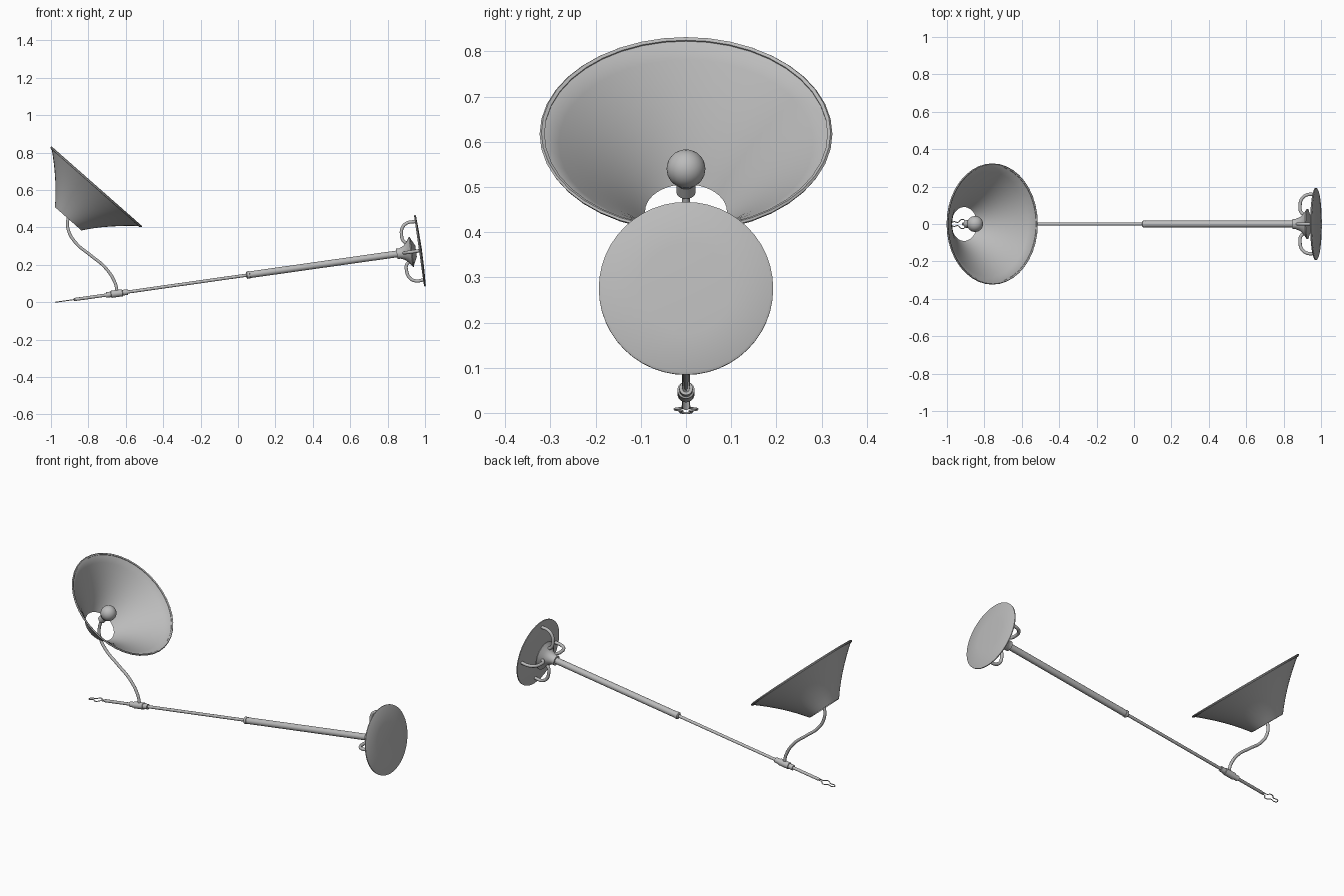
import bpy
import math
from mathutils import Matrix, Vector

cube = bpy.data.objects.get("Cube")
if cube:
    bpy.data.objects.remove(cube, do_unlink=True)

# One satin grey for the whole lamp
grey = bpy.data.materials.new("satin grey")
grey.use_nodes = True
COLOUR = (0.5, 0.5, 0.5, 1)
grey.diffuse_color = COLOUR
grey.node_tree.nodes["Principled BSDF"].inputs["Base Color"].default_value = COLOUR


def frame(origin, axis):
    """Matrix whose z runs along axis and whose y stays the world y."""
    z = Vector(axis).normalized()
    y = Vector((0, 1, 0))
    x = y.cross(z)
    m = Matrix((x, y, z)).transposed().to_4x4()
    m.translation = Vector(origin)
    return m


def finish(ob, matrix, angle=40):
    ob.matrix_world = matrix
    ob.data.materials.append(grey)
    bpy.ops.object.select_all(action="DESELECT")
    ob.select_set(True)
    bpy.context.view_layer.objects.active = ob
    if ob.type == "MESH":
        bpy.ops.object.shade_smooth_by_angle(angle=math.radians(angle))
    return ob


def lathe(name, profile, matrix, segs=32):
    """Spin (radius, height) points round the local z axis."""
    verts, rings, faces = [], [], []
    for r, h in profile:
        start = len(verts)
        if r == 0:
            verts.append((0, 0, h))
            rings.append([start] * segs)
        else:
            for i in range(segs):
                a = math.tau * i / segs
                verts.append((r * math.cos(a), r * math.sin(a), h))
            rings.append(list(range(start, start + segs)))
    for low, high in zip(rings, rings[1:]):
        for i in range(segs):
            j = (i + 1) % segs
            face = list(dict.fromkeys((low[i], low[j], high[j], high[i])))
            faces.append(face)
    me = bpy.data.meshes.new(name)
    me.from_pydata(verts, [], faces)
    ob = bpy.data.objects.new(name, me)
    bpy.context.collection.objects.link(ob)
    return finish(ob, matrix)


def tube(name, points, radius, matrix, cyclic=False):
    """Round tube through the points."""
    cu = bpy.data.curves.new(name, "CURVE")
    cu.dimensions = "3D"
    cu.bevel_depth = radius
    cu.bevel_resolution = 3
    cu.resolution_u = 8
    cu.use_fill_caps = True
    sp = cu.splines.new("BEZIER")
    sp.bezier_points.add(len(points) - 1)
    for bp, p in zip(sp.bezier_points, points):
        bp.co = p
        bp.handle_left_type = bp.handle_right_type = "AUTO"
    sp.use_cyclic_u = cyclic
    ob = bpy.data.objects.new(name, cu)
    bpy.context.collection.objects.link(ob)
    return finish(ob, matrix)


# The stand leans: its local z runs from the base disc to the tip
stand = frame((0.97, 0, 0.275), (-0.99, 0, -0.14))

# Base disc, slightly domed on its outer face
lathe("base_disc", [(0, 0.002), (0.188, 0.002), (0.193, 0), (0.193, -0.005),
                    (0.187, -0.008), (0.1, -0.012), (0, -0.014)], stand, 48)

# Flared hub and the four bowed arms that hold the disc
lathe("base_hub", [(0, 0.018), (0.03, 0.018), (0.07, 0.038), (0.081, 0.041), (0.081, 0.046),
                   (0.055, 0.063), (0.038, 0.082), (0.028, 0.105), (0.028, 0.122), (0, 0.122)], stand)
ARM = [(0.158, 0), (0.156, 0.045), (0.135, 0.073), (0.097, 0.083), (0.063, 0.077), (0.045, 0.05)]
for k in range(4):
    tube(f"base_arm_{k + 1}", [(r, 0, h) for r, h in ARM], 0.009,
         stand @ Matrix.Rotation(k * math.pi / 2, 4, "Z"))

# Telescopic pole and sliding sleeve
lathe("lower_pole", [(0, 0.1), (0.018, 0.1), (0.018, 0.915), (0.02, 0.916), (0.02, 0.93),
                     (0.014, 0.935), (0, 0.935)], stand, 20)
lathe("upper_pole", [(0, 0.9), (0.0085, 0.9), (0.0085, 1.86), (0.005, 1.868), (0, 1.868)], stand, 16)
lathe("sleeve", [(0, 1.575), (0.015, 1.575), (0.015, 1.602), (0.019, 1.604), (0.019, 1.664),
                 (0.015, 1.666), (0.015, 1.692), (0, 1.692)], stand, 20)

# Bent wire clip at the tip
HALF = [(0.005, 1.86), (0.008, 1.885), (0.024, 1.9), (0.022, 1.915), (0.009, 1.93), (0.012, 1.955)]
loop = [(0, y, h) for y, h in HALF] + [(0, 0, 1.965)] + [(0, -y, h) for y, h in reversed(HALF)]
tube("tip_clip", loop, 0.0025, stand, cyclic=True)

# Curved stem from the sleeve to the bulb
STEM = [(-0.645, 0.05), (-0.658, 0.105), (-0.71, 0.185), (-0.79, 0.252), (-0.868, 0.318),
        (-0.907, 0.385), (-0.91, 0.44), (-0.892, 0.492)]
tube("stem", [(x, 0, z) for x, z in STEM], 0.0085, Matrix.Identity(4))

# Open flared shade with a rolled rim
AXIS = (0.66, 0, 0.75)
shade_frame = frame((-0.908, 0, 0.446), AXIS)
curve = []
for i in range(9):
    t = i / 8
    curve.append((0.0945 + 0.2255 * t - 0.058 * t * (1 - t), 0.228 * t))
inner = [(r - 0.004, h) for r, h in reversed(curve)]
lathe("shade", curve + inner + [curve[0]], shade_frame, 40)
lathe("shade_rim", [(0.314, 0.219), (0.321, 0.222), (0.324, 0.228), (0.32, 0.232),
                    (0.313, 0.229), (0.314, 0.219)], shade_frame, 40)

# Socket and round bulb
bulb_frame = frame((-0.85, 0, 0.54), AXIS)
lathe("socket", [(0, -0.075), (0.016, -0.075), (0.021, -0.07), (0.021, -0.035), (0, -0.035)],
      bulb_frame, 20)
ball = [(0.043 * math.sin(a), -0.043 * math.cos(a))
        for a in (math.pi * i / 14 for i in range(3, 14))]
lathe("bulb", [(0.018, -0.045)] + ball + [(0, 0.043)], bulb_frame, 24)
